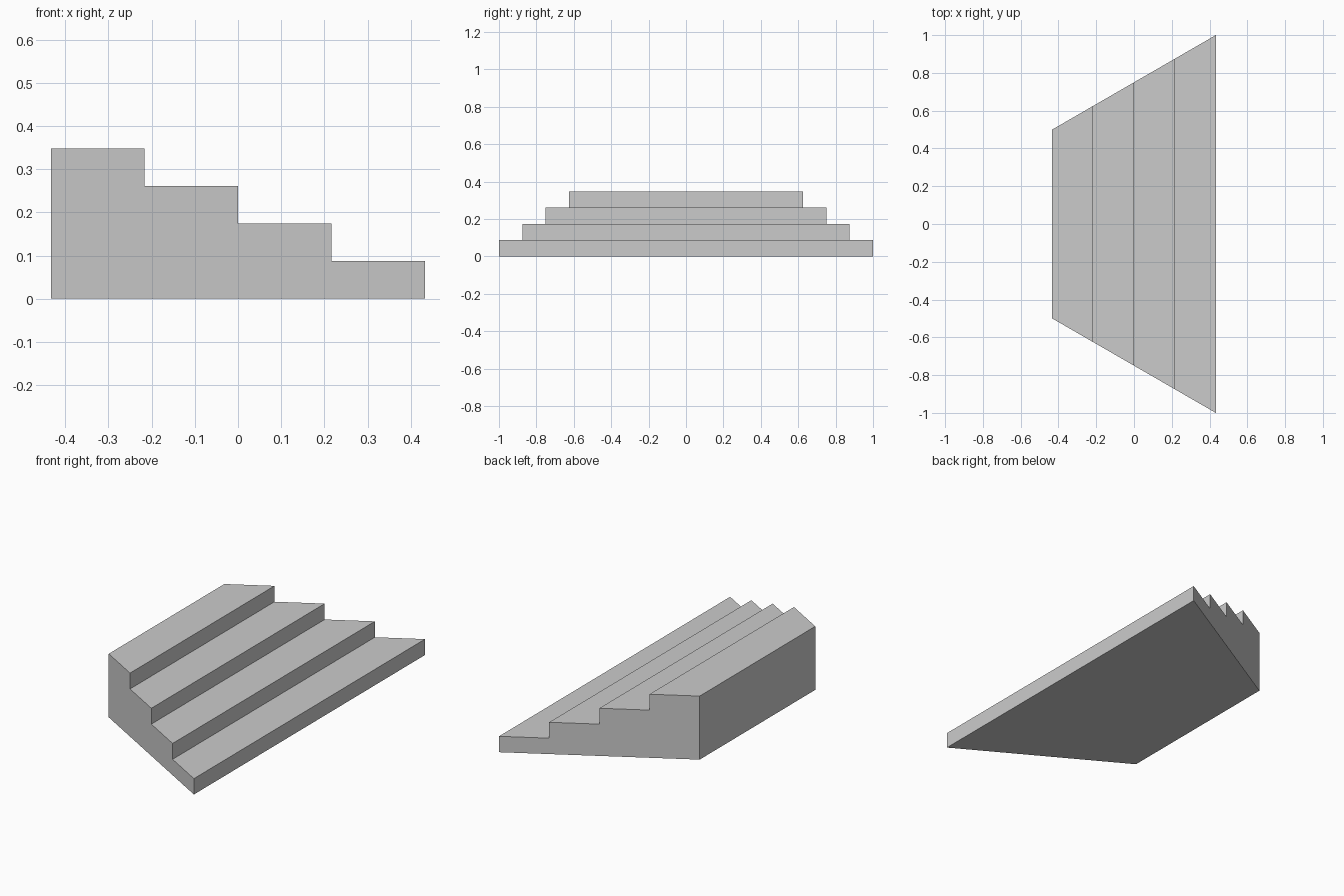
import bpy
import bmesh

cube = bpy.data.objects.get("Cube")
if cube:
    bpy.data.objects.remove(cube, do_unlink=True)

STEPS = 4
HALF_DEPTH = 0.433
RISE = 0.087
TREAD = 2 * HALF_DEPTH / STEPS


def half_width(x):
    # The flight widens evenly from the tall side to the low side
    return 0.75 + 0.25 * x / HALF_DEPTH


# Stepped profile, from the tall side down to the low side
profile = [(-HALF_DEPTH, 0)]
for i in range(STEPS):
    z = RISE * (STEPS - i)
    x = -HALF_DEPTH + TREAD * i
    profile += [(x, z), (x + TREAD, z)]
profile.append((HALF_DEPTH, 0))

# Both slanted ends, joined by treads, risers, back and base
bm = bmesh.new()
front = [bm.verts.new((x, -half_width(x), z)) for x, z in profile]
back = [bm.verts.new((x, half_width(x), z)) for x, z in profile]
bm.faces.new(front)
bm.faces.new(back[::-1])
for i in range(len(profile)):
    j = (i + 1) % len(profile)
    bm.faces.new((front[i], back[i], back[j], front[j]))
bmesh.ops.recalc_face_normals(bm, faces=bm.faces)

mesh = bpy.data.meshes.new("tapered_steps")
bm.to_mesh(mesh)
bm.free()
steps = bpy.data.objects.new("tapered_steps", mesh)
bpy.context.collection.objects.link(steps)

# Plain grey
grey = bpy.data.materials.new("light_grey")
grey.use_nodes = True
colour = (0.6, 0.6, 0.6, 1)
grey.diffuse_color = colour
grey.node_tree.nodes["Principled BSDF"].inputs["Base Color"].default_value = colour
mesh.materials.append(grey)
